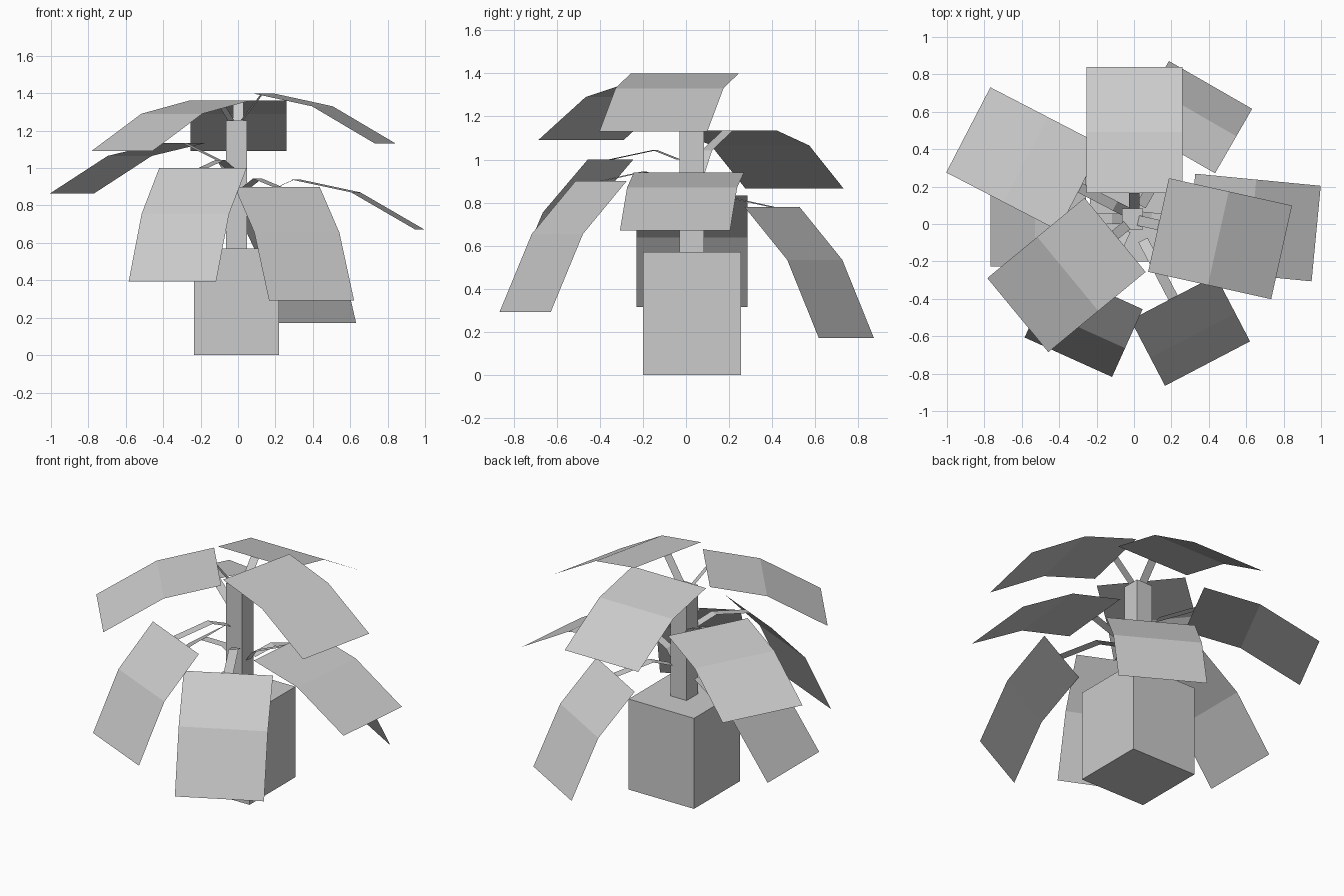
import bpy
from math import sin, cos, radians

if "Cube" in bpy.data.objects:
    bpy.data.objects.remove(bpy.data.objects["Cube"])

grey = bpy.data.materials.new("light_grey")
grey.diffuse_color = (0.6, 0.6, 0.6, 1)
grey.use_nodes = True
grey.node_tree.nodes["Principled BSDF"].inputs["Base Color"].default_value = grey.diffuse_color


def add_mesh(name, verts, faces):
    me = bpy.data.meshes.new(name)
    me.from_pydata(verts, [], faces)
    me.materials.append(grey)
    ob = bpy.data.objects.new(name, me)
    bpy.context.collection.objects.link(ob)
    return ob


def box(name, x0, x1, y0, y1, z0, z1):
    v = [(x, y, z) for z in (z0, z1) for x, y in ((x0, y0), (x1, y0), (x1, y1), (x0, y1))]
    f = [(3, 2, 1, 0), (4, 5, 6, 7)] + [(i, (i + 1) % 4, (i + 1) % 4 + 4, i + 4) for i in range(4)]
    return add_mesh(name, v, f)


def ribbon(name, origin, azimuth, profile, width):
    """Flat strip along a (distance, height) profile, pointing towards azimuth."""
    c, s = cos(radians(azimuth)), sin(radians(azimuth))
    ox, oy, oz = origin
    verts = []
    for r, h in profile:
        for w in (-width / 2, width / 2):
            verts.append((ox + c * r - s * w, oy + s * r + c * w, oz + h))
    faces = [(2 * i, 2 * i + 2, 2 * i + 3, 2 * i + 1) for i in range(len(profile) - 1)]
    return add_mesh(name, verts, faces)


def walk(segments, sign):
    """Turn (length, downward angle) segments into profile points from the leaf base."""
    pts = [(0.0, 0.0)]
    for length, angle in segments:
        r, h = pts[-1]
        pts.append((r + sign * length * cos(radians(angle)),
                    h - sign * length * sin(radians(angle))))
    return pts


def leaf(name, origin, azimuth, tilt, stem=None):
    # bent square blade
    ribbon(name + "_leaf", origin, azimuth,
           walk([(0.335, tilt), (0.4, tilt + 18)], 1), 0.513)
    # narrow stem running back to the trunk
    stem = stem or [(0.23, tilt - 36), (0.13, tilt - 67)]
    ribbon(name + "_stem", origin, azimuth, walk(stem, -1)[::-1], 0.055)


# pot and trunk
box("pot", -0.235, 0.22, -0.2, 0.256, 0, 0.57)
box("trunk", -0.063, 0.048, -0.029, 0.084, 0.57, 1.255)

# upper leaves on short steep stems
short = [(0.18, -52)]
leaf("top_back", (0.0015, 0.165, 1.36), 90, 12, short)
leaf("top_right", (0.131, -0.0055, 1.4), -12.5, 12, short)
leaf("top_left", (-0.101, -0.0585, 1.36), 219.5, 12, short)

# middle leaves
leaf("middle_left", (-0.2875, 0.193, 1.135), 152.6, 12)
leaf("middle_right", (0.303, 0.0135, 0.94), -5.5, 12)

# drooping lower leaves
leaf("low_front_left", (-0.1875, -0.35, 1.0), 245.7, 47)
leaf("low_front_right", (0.209, -0.394, 0.9), -62.4, 47)
leaf("low_back_right", (0.211, 0.399, 0.78), 60.1, 47)
leaf("low_left", (-0.257, 0.028, 0.833), 180, 35.5, [(0.14, 0), (0.1, -31)])
